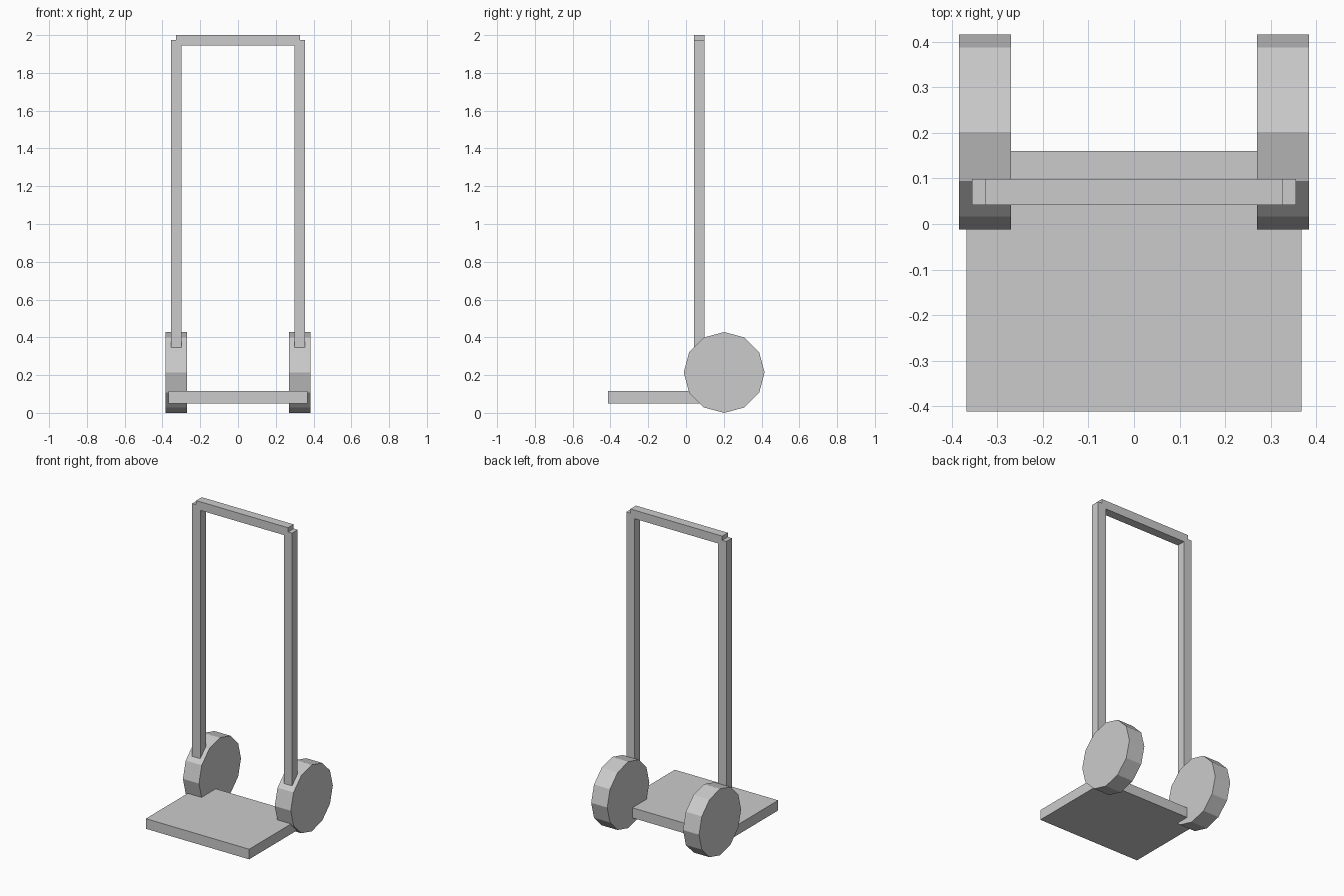
import bpy
import math

cube = bpy.data.objects.get("Cube")
if cube:
    bpy.data.objects.remove(cube, do_unlink=True)

# Single plain grey for the whole model
grey = bpy.data.materials.new("plain_grey")
grey.use_nodes = True
colour = (0.6, 0.6, 0.6, 1)
grey.diffuse_color = colour
grey.node_tree.nodes["Principled BSDF"].inputs["Base Color"].default_value = colour


def finish(name):
    obj = bpy.context.object
    obj.name = name
    obj.data.name = name
    obj.data.materials.append(grey)
    return obj


def box(name, low, high):
    """Box spanning two opposite corners."""
    centre = [(a + b) / 2 for a, b in zip(low, high)]
    bpy.ops.mesh.primitive_cube_add(size=1, location=centre)
    obj = finish(name)
    obj.scale = [b - a for a, b in zip(low, high)]
    bpy.ops.object.transform_apply(location=False, rotation=False, scale=True)
    return obj


def wheel(name, x):
    """Twelve-sided disc on a sideways axle, with a corner at the top."""
    bpy.ops.mesh.primitive_cylinder_add(
        vertices=12, radius=0.214, depth=0.114,
        location=(x, 0.202, 0.214), rotation=(0, math.pi / 2, 0))
    return finish(name)


# Load plate
box("load_plate", (-0.368, -0.412, 0.05), (0.368, 0.16, 0.115))

# Upright frame, with the posts set into the wheels
front, back = 0.042, 0.099
box("handle_bar", (-0.327, front, 1.945), (0.327, back, 2))
for side, sign in (("left", 1), ("right", -1)):
    inner, outer = sorted((sign * 0.298, sign * 0.356))
    box(side + "_post", (inner, front, 0.1), (outer, back, 1.973))
    wheel(side + "_wheel", sign * 0.327)
